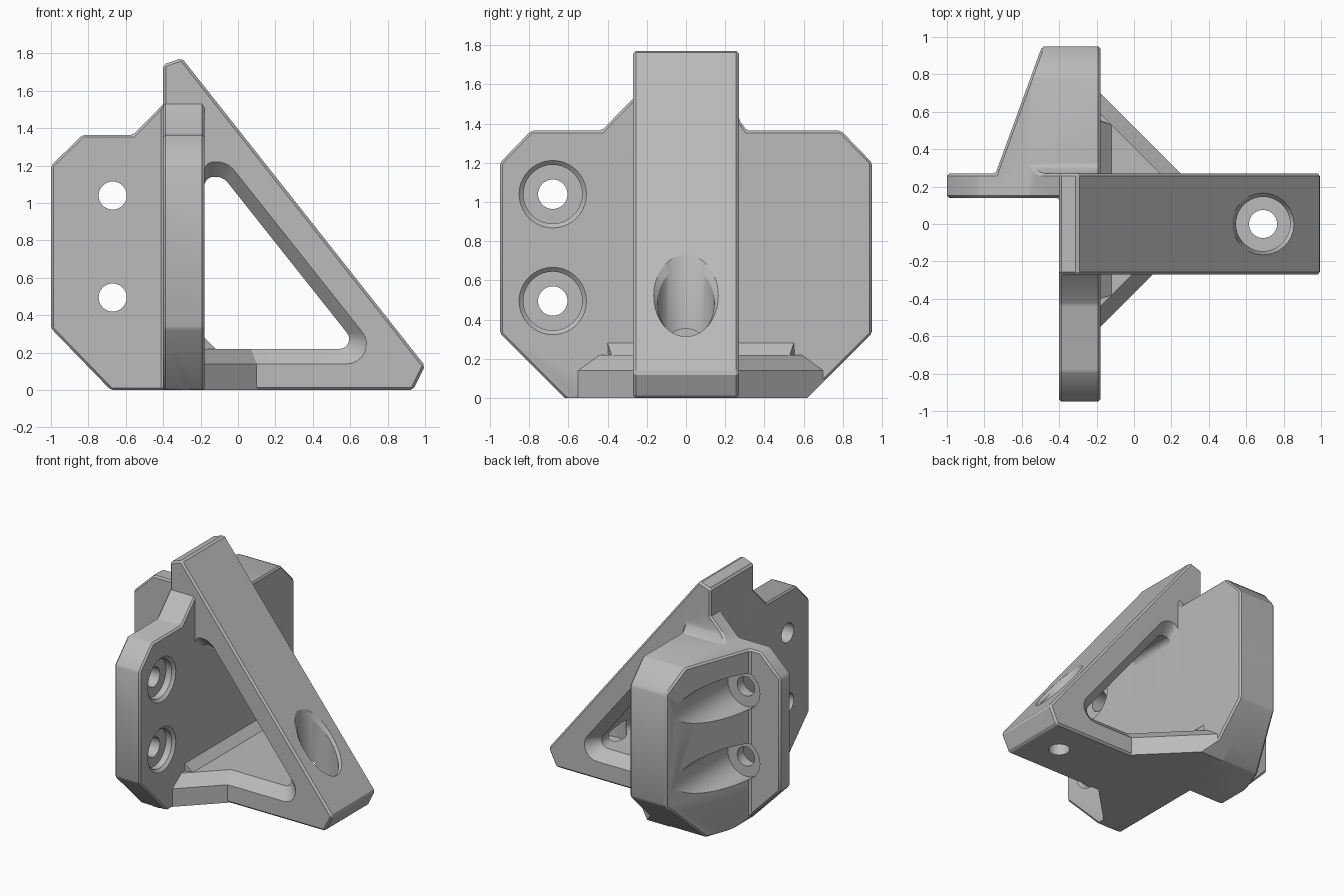
import bpy, bmesh, math
from mathutils import Vector

cube = bpy.data.objects.get("Cube")
if cube:
    bpy.data.objects.remove(cube, do_unlink=True)

grey = bpy.data.materials.new("mid_grey")
grey.use_nodes = True
grey.diffuse_color = (0.5, 0.5, 0.5, 1)
grey.node_tree.nodes["Principled BSDF"].inputs["Base Color"].default_value = (0.5, 0.5, 0.5, 1)


def loft(name, rings):
    """Closed solid through matching rings of points."""
    bm = bmesh.new()
    loops = [[bm.verts.new(p) for p in ring] for ring in rings]
    n = len(loops[0])
    for a, b in zip(loops, loops[1:]):
        for i in range(n):
            j = (i + 1) % n
            bm.faces.new((a[i], a[j], b[j], b[i]))
    bm.faces.new(loops[0])
    bm.faces.new(loops[-1])
    bmesh.ops.recalc_face_normals(bm, faces=bm.faces)
    mesh = bpy.data.meshes.new(name)
    bm.to_mesh(mesh)
    bm.free()
    mesh.materials.append(grey)
    obj = bpy.data.objects.new(name, mesh)
    bpy.context.collection.objects.link(obj)
    return obj


def place(axis, pts, level):
    """Put a 2D outline on the plane at the given level of one axis."""
    k = "xyz".index(axis)
    return [tuple(p[:k]) + (level,) + tuple(p[k:]) for p in pts]


def prism(name, axis, pts, lo, hi):
    return loft(name, [place(axis, pts, lo), place(axis, pts, hi)])


def circle(cx, cy, r, n=40):
    return [(cx + r * math.cos(math.tau * i / n), cy + r * math.sin(math.tau * i / n)) for i in range(n)]


def turned(axis, centre, steps):
    """Stepped round cutter: steps are (level, radius)."""
    return loft("cutter", [place(axis, circle(*centre, r), lev) for lev, r in steps])


def apply(obj, mod):
    bpy.ops.object.select_all(action='DESELECT')
    bpy.context.view_layer.objects.active = obj
    obj.select_set(True)
    bpy.ops.object.modifier_apply(modifier=mod.name)


def combine(obj, other, op):
    mod = obj.modifiers.new("combine", 'BOOLEAN')
    mod.operation, mod.solver, mod.object = op, 'EXACT', other
    apply(obj, mod)
    bpy.data.objects.remove(other, do_unlink=True)


def bevel(obj, width):
    mod = obj.modifiers.new("edges", 'BEVEL')
    mod.width, mod.segments = width, 1
    mod.limit_method, mod.angle_limit = 'ANGLE', math.radians(25)
    apply(obj, mod)


def rounded(corners, n=8):
    """Outline with every (x, y, radius) corner turned into an arc."""
    out = []
    for i, (x, y, r) in enumerate(corners):
        c = Vector((x, y))
        a = (Vector(corners[i - 1][:2]) - c).normalized()
        b = (Vector(corners[(i + 1) % len(corners)][:2]) - c).normalized()
        half = a.angle(b) / 2
        mid = c + (a + b).normalized() * r / math.sin(half)
        u = c + a * r / math.tan(half) - mid
        v = c + b * r / math.tan(half) - mid
        sweep = u.angle(v)
        for k in range(n + 1):
            t = k / n
            p = mid + (u * math.sin((1 - t) * sweep) + v * math.sin(t * sweep)) / math.sin(sweep)
            out.append((p.x, p.y))
    return out


# Outlines seen along each axis
plan = [(-1, .14), (-.4, .14), (-.4, -.95), (-.18, -.95), (-.18, .955),
        (-.49, .955), (-.74, .27), (-1, .27)]
side = [(-.62, 0), (.62, 0), (.95, .33), (.95, 1.2), (.79, 1.365), (.31, 1.365), (.27, 1.42),
        (.27, 1.58), (-.22, 1.58), (-.43, 1.365), (-.79, 1.365), (-.95, 1.2), (-.95, .33)]
front = [(-.68, 0), (1.2, 0), (1.2, 1.6), (-.33, 1.6), (-.56, 1.365),
         (-.83, 1.365), (-1, 1.2), (-1, .33)]

# Corner bracket: side wing, back block and back flange
bracket = prism("corner_bracket", 'z', plan, -.1, 1.7)
combine(bracket, prism("side_limit", 'x', side, -1.3, 1.3), 'INTERSECT')
combine(bracket, prism("front_limit", 'y', front, -1.2, 1.2), 'INTERSECT')
bevel(bracket, .018)

# Diagonal arm with a bevelled triangular window
arm = prism("arm", 'y', [(-.4, 0), (.935, 0), (1, .13), (-.3, 1.775), (-.4, 1.74)], -.27, .27)
bevel(arm, .014)
inner = rounded([(-.18, .22, .05), (.651, .22, .053), (-.079, 1.14, .08), (-.18, 1.14, .05)])
outer = rounded([(-.18, .14, .05), (.80, .14, .106), (-.056, 1.22, .12), (-.18, 1.22, .05)])
window = loft("window", [place('y', o, y) for o, y in (
    (outer, -.3), (outer, -.27), (inner, -.19), (inner, .19), (outer, .27), (outer, .3))])
combine(arm, window, 'DIFFERENCE')
combine(bracket, arm, 'UNION')

# Foot gussets on both sides of the arm
for sign, reach in ((1, .52), (-1, .37)):
    def corner(d):
        return [(-.3, 0), (d, 0), (-.3, sign * (d + .3))]
    low, top = corner(reach), corner(reach - .11)
    gusset = loft("gusset", [place('z', low, 0), place('z', low, .14), place('z', top, .22)])
    combine(gusset, prism("side_limit", 'x', side, -1.3, 1.3), 'INTERSECT')
    combine(bracket, gusset, 'UNION')

# Sloped fillet where the gussets meet the wing
fillet = loft("fillet", [place('z', [(-.3, -.43), (x, a), (x, b), (-.3, .6)], z)
                         for x, a, b, z in ((-.12, -.38, .53, .2), (-.12, -.38, .53, .22),
                                            (-.18, -.40, .55, .28))])
combine(bracket, fillet, 'UNION')

# Screw holes with seats in the wing and the flange
for z in (.495, 1.04):
    combine(bracket, turned('x', (-.68, z), [
        (-.5, .075), (-.25, .075), (-.25, .15), (-.2, .15), (-.18, .172), (-.1, .172)]), 'DIFFERENCE')
    combine(bracket, turned('y', (-.67, z), [
        (.05, .075), (.22, .075), (.22, .155), (1.1, .155)]), 'DIFFERENCE')


# Upright screw hole in the arm, its rim flared along the slope
def slope_ring(r, lift):
    return [(x, y, .13 + (1 - x) * 1.265 + lift) for x, y in circle(.69, 0, r)]


combine(bracket, loft("arm_hole", [
    place('z', circle(.69, 0, .075), -.1), place('z', circle(.69, 0, .075), .14),
    place('z', circle(.69, 0, .145), .14), slope_ring(.145, -.035),
    slope_ring(.165, 0), slope_ring(.165, .3)]), 'DIFFERENCE')

bpy.ops.object.select_all(action='DESELECT')
bracket.select_set(True)
bpy.context.view_layer.objects.active = bracket
bpy.ops.object.shade_smooth_by_angle(angle=math.radians(25))
